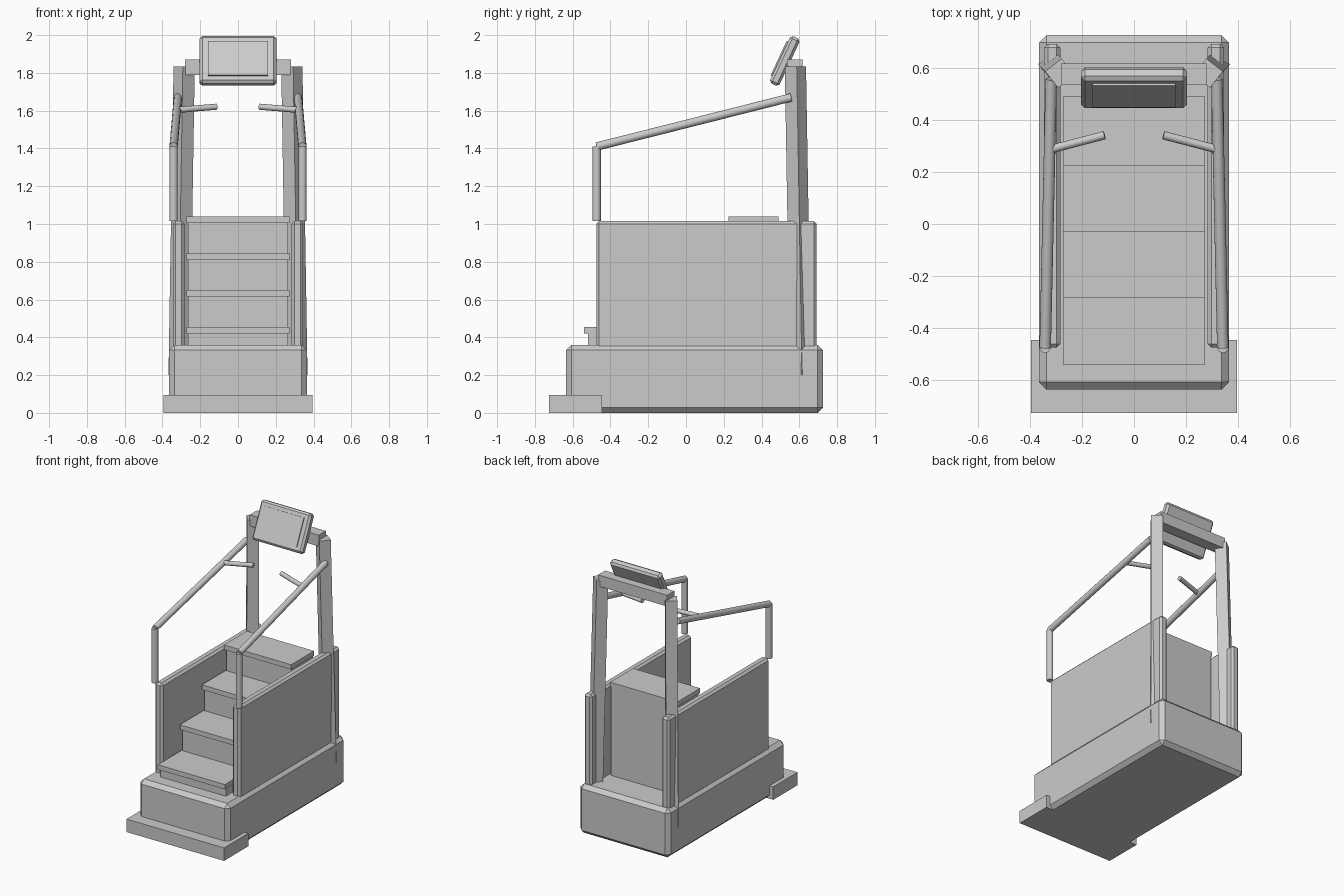
import bpy, bmesh
from math import radians
from mathutils import Matrix, Vector

if "Cube" in bpy.data.objects:
    bpy.data.objects.remove(bpy.data.objects["Cube"], do_unlink=True)

grey = bpy.data.materials.new("plain_grey")
grey.use_nodes = True
GREY = (0.6, 0.6, 0.6, 1)
grey.diffuse_color = GREY
grey.node_tree.nodes["Principled BSDF"].inputs["Base Color"].default_value = GREY


def finish(name, bm):
    mesh = bpy.data.meshes.new(name)
    bmesh.ops.recalc_face_normals(bm, faces=bm.faces)
    bm.to_mesh(mesh)
    bm.free()
    mesh.materials.append(grey)
    obj = bpy.data.objects.new(name, mesh)
    bpy.context.collection.objects.link(obj)
    return obj


def box(name, x, y, z, bevel=0, matrix=None):
    """Box between (min, max) pairs, with an optional chamfer."""
    bm = bmesh.new()
    bmesh.ops.create_cube(bm, size=1)
    for v in bm.verts:
        v.co = [(a + b) / 2 + c * (b - a) for (a, b), c in zip((x, y, z), v.co)]
    if bevel:
        bmesh.ops.bevel(bm, geom=bm.edges[:], offset=bevel, segments=1,
                        affect='EDGES', profile=0.5)
    if matrix:
        bm.transform(matrix)
    return finish(name, bm)


def tube(name, start, end, radius):
    start, end = Vector(start), Vector(end)
    axis = end - start
    bm = bmesh.new()
    bmesh.ops.create_cone(bm, cap_ends=True, segments=16, radius1=radius,
                          radius2=radius, depth=axis.length)
    bm.transform(Matrix.Translation((start + end) / 2)
                 @ axis.to_track_quat('Z', 'Y').to_matrix().to_4x4())
    for f in bm.faces:
        f.smooth = len(f.verts) == 4
    for e in bm.edges:
        e.smooth = all(f.smooth for f in e.link_faces)
    return finish(name, bm)


# Base and entry step
box("base", (-0.365, 0.365), (-0.635, 0.725), (0, 0.36), 0.028)
box("entry_step", (-0.395, 0.395), (-0.725, -0.445), (0, 0.095))

# Stairs: a block and an overhanging tread per step
for i in range(4):
    front, top = -0.54 + 0.255 * i, 0.455 + 0.195 * i
    back = 0.49 if i == 3 else front + 0.28
    box(f"riser_{i + 1}", (-0.265, 0.265), (front + 0.02, back), (0.34, top - 0.035))
    box(f"tread_{i + 1}", (-0.272, 0.272), (front, back), (top - 0.035, top))

# Side panels, uprights, rails and grips
for side, s in (("left", 1), ("right", -1)):
    box(f"{side}_panel", sorted((s * 0.283, s * 0.345)), (-0.475, 0.692),
        (0.34, 1.015), 0.015)

    lean = Matrix.Identity(4)
    lean[0][2], lean[1][2] = -s * 0.0165, -0.017
    place = Matrix.Translation((s * 0.312, 0.607, 0.2))
    box(f"{side}_upright", (-0.04, 0.04), (-0.04, 0.04), (0, 1.635), 0,
        place @ lean @ Matrix.Rotation(s * radians(-38), 4, 'Z'))

    corner = (s * 0.341, -0.473, 1.41)
    tube(f"{side}_rail_post", (s * 0.341, -0.473, 1.015), corner, 0.022)
    tube(f"{side}_handrail", corner, (s * 0.318, 0.557, 1.67), 0.022)
    tube(f"{side}_grip", (s * 0.32, 0.287, 1.604), (s * 0.113, 0.341, 1.621), 0.016)

# Crossbar and tilted console
box("crossbar", (-0.28, 0.28), (0.535, 0.617), (1.79, 1.872))
tilt = Matrix.Translation((0, 0.523, 1.863)) @ Matrix.Rotation(radians(-25), 4, 'X')
box("console", (-0.203, 0.203), (-0.028, 0.028), (-0.138, 0.138), 0.014, tilt)
box("console_screen", (-0.16, 0.16), (-0.036, -0.026), (-0.1, 0.1), 0, tilt)
